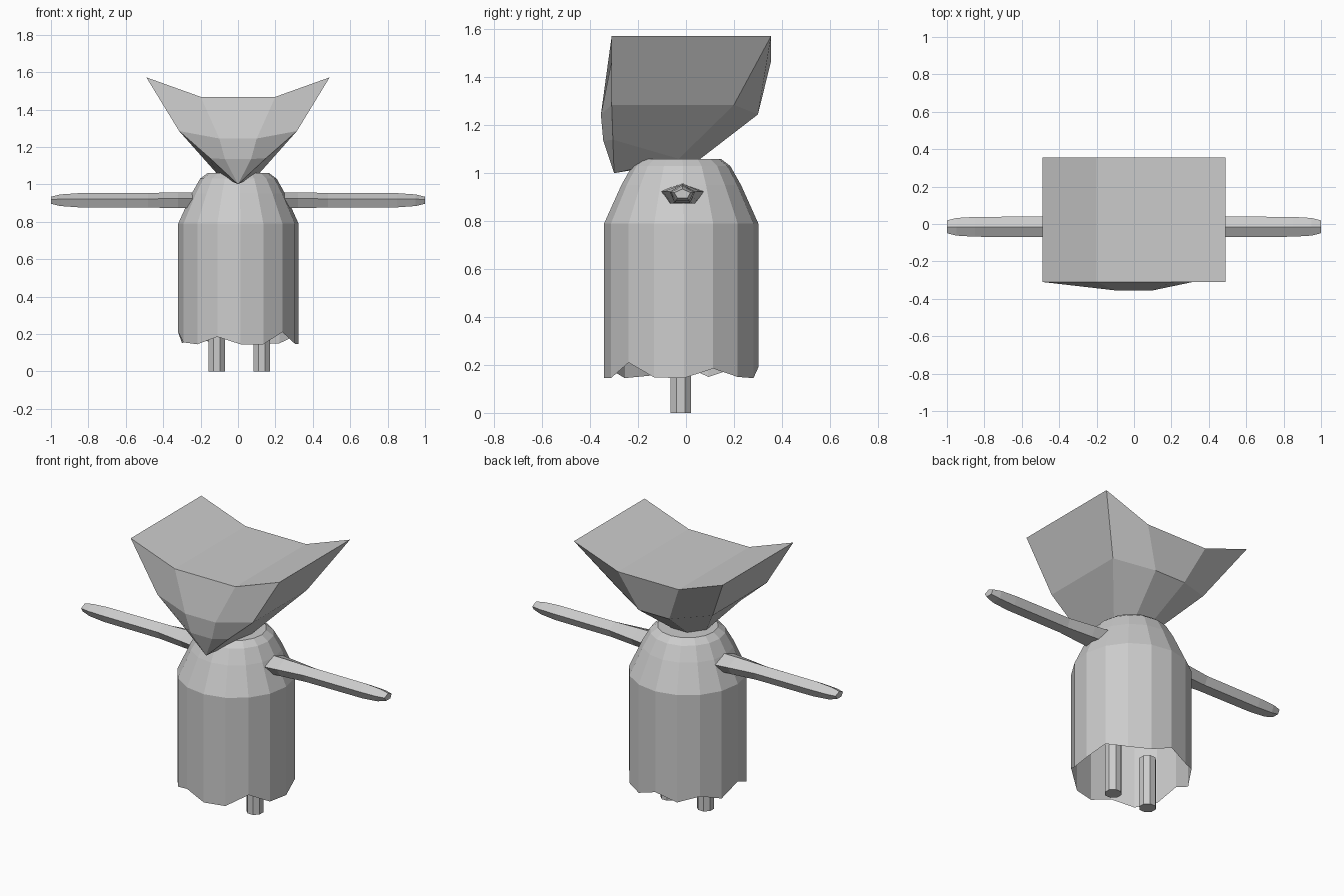
import bpy, bmesh, math

if "Cube" in bpy.data.objects:
    bpy.data.objects.remove(bpy.data.objects["Cube"])

grey = bpy.data.materials.new("plain grey")
grey.diffuse_color = (0.6, 0.6, 0.6, 1)
grey.use_nodes = True
grey.node_tree.nodes["Principled BSDF"].inputs["Base Color"].default_value = grey.diffuse_color


def loft(name, rings, cap_start=True, cap_end=True):
    """Skin a list of equally long vertex rings; a one-point ring closes to a tip."""
    bm = bmesh.new()
    loops = [[bm.verts.new(p) for p in ring] for ring in rings]
    for a, b in zip(loops, loops[1:]):
        n = len(a)
        for i in range(n):
            j = (i + 1) % n
            if len(b) == 1:
                bm.faces.new((a[i], a[j], b[0]))
            else:
                bm.faces.new((a[i], a[j], b[j], b[i]))
    if cap_start:
        bm.faces.new(loops[0])
    if cap_end and len(loops[-1]) > 2:
        bm.faces.new(loops[-1])
    bmesh.ops.recalc_face_normals(bm, faces=bm.faces[:])
    mesh = bpy.data.meshes.new(name)
    bm.to_mesh(mesh)
    bm.free()
    mesh.materials.append(grey)
    obj = bpy.data.objects.new(name, mesh)
    bpy.context.collection.objects.link(obj)
    return obj


def circle(cx, cy, r, z, n, turn=0.0):
    """Ring starting at the front (-y) and going towards +x; z may vary per point."""
    zs = z if isinstance(z, list) else [z] * n
    return [(cx + r * math.sin(turn + i * math.tau / n),
             cy - r * math.cos(turn + i * math.tau / n), zs[i]) for i in range(n)]


# Body: open sixteen-sided bell with a ragged hem and a flat neck
hem = [.145, .145, .21, .148, .145, .185, .15, .145,
       .19, .15, .185, .15, .21, .155, .145, .185]
profile = [(.322, hem), (.322, .79), (.25, .95), (.205, 1.03), (.165, 1.06)]
body = loft("body", [circle(.002, -.02, r, z, 16, math.radians(2)) for r, z in profile],
            cap_start=False)

# Legs: short eight-sided posts
for side, x in (("left", -.113), ("right", .127)):
    loft(side + "_leg", [circle(x, -.022, .047, z, 8, math.pi / 8) for z in (0, .3)])

# Arms: five-sided, wide at the shoulder and blunt at the tip
pentagon = [(0, 1), (1, .2), (.6, -1), (-.6, -1), (-1, .2)]
sections = [(.2, .095, .043), (.32, .078, .042), (.48, .055, .039),
            (.85, .053, .038), (.95, .047, .031), (1, .034, .019)]
for side, s in (("left", -1), ("right", 1)):
    loft(side + "_arm", [[(s * x, -.015 + w * u, .915 + h * v) for u, v in pentagon]
                         for x, w, h in sections])


# Head: wedge with a creased top, narrowing to a pointed chin at the front
def head_ring(front_out, front_in, back_in, back_out):
    right = [front_in, front_out, back_out, back_in]
    left = [(-x, y, z) for x, y, z in reversed(right)]
    return right + left


head_rings = [
    head_ring((.49, -.31, 1.572), (.2, -.31, 1.468), (.2, .355, 1.468), (.49, .355, 1.572)),
    head_ring((.315, -.31, 1.285), (.1, -.355, 1.245), (.1, .3, 1.245), (.315, .2, 1.285)),
    head_ring((.15, -.305, 1.14), (.07, -.345, 1.135), (.05, .06, 1.06), (.115, -.03, 1.06)),
    [(0, -.3, 1.0)],
]
head = loft("head", head_rings, cap_start=False)

# Creased top: three strips across the head
bm = bmesh.new()
bm.from_mesh(head.data)
bm.verts.ensure_lookup_table()
v = bm.verts
for quad in ((1, 2, 3, 0), (0, 3, 4, 7), (7, 4, 5, 6)):
    bm.faces.new([v[i] for i in quad])
bmesh.ops.recalc_face_normals(bm, faces=bm.faces[:])
bm.to_mesh(head.data)
bm.free()
